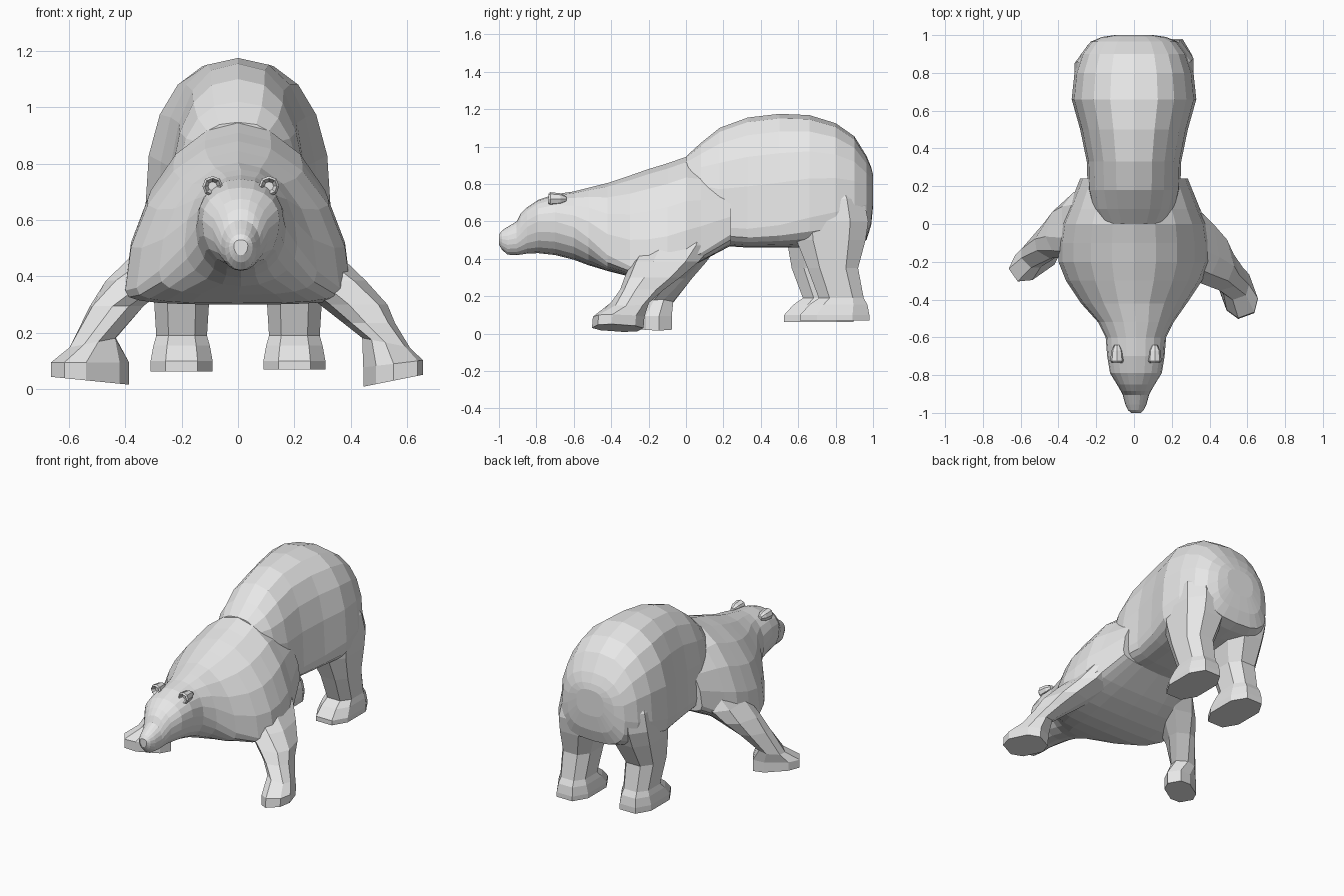
import bpy
import bmesh
from math import sin, cos, pi, radians
from mathutils import Vector, Matrix

cube = bpy.data.objects.get("Cube")
if cube:
    bpy.data.objects.remove(cube, do_unlink=True)

fur = bpy.data.materials.new("plain_grey")
fur.use_nodes = True
GREY = (0.8, 0.8, 0.8, 1)
fur.diffuse_color = GREY
fur.node_tree.nodes["Principled BSDF"].inputs["Base Color"].default_value = GREY


def spow(v, p):
    return (1 if v >= 0 else -1) * abs(v) ** p


def loft(name, rings):
    """Skin a list of equal-length point rings and cap both ends."""
    bm = bmesh.new()
    loops = [[bm.verts.new(p) for p in ring] for ring in rings]
    n = len(loops[0])
    for a, b in zip(loops, loops[1:]):
        for i in range(n):
            j = (i + 1) % n
            bm.faces.new((a[i], a[j], b[j], b[i]))
    bm.faces.new(loops[0])
    bm.faces.new(loops[-1])
    bmesh.ops.recalc_face_normals(bm, faces=bm.faces)
    mesh = bpy.data.meshes.new(name)
    bm.to_mesh(mesh)
    bm.free()
    mesh.materials.append(fur)
    ob = bpy.data.objects.new(name, mesh)
    bpy.context.collection.objects.link(ob)
    return ob


def upright_ring(y, low, mid, top, w, x=0.0, n=20, p=0.9, low_p=0.9):
    """Cross-section facing along y, widest at mid; p and low_p shape the halves."""
    pts = []
    for i in range(n):
        t = 2 * pi * i / n
        upper = sin(t) >= 0
        e = p if upper else low_p
        height = (top - mid) if upper else (mid - low)
        pts.append(Vector((x + w * spow(cos(t), e), y, mid + height * spow(sin(t), e))))
    return pts


def flat_ring(x, y, z, rx, ry, yaw=0, lean=0, n=8, p=0.75):
    """Horizontal section; lean tips it sideways."""
    turn = Matrix.Rotation(radians(yaw), 3, 'Z')
    full = cos(pi / n) ** p
    pts = []
    for i in range(n):
        t = 2 * pi * (i + 0.5) / n
        v = Vector((rx * spow(cos(t), p), ry * spow(sin(t), p), 0)) / full
        v = turn @ v
        pts.append(Vector((x, y, z)) + v + Vector((0, 0, lean * v.x)))
    return pts


# Hindquarters: y, bottom, widest height, top, half width
hind = [(0.0, .60, .75, .947, .17), (.08, .50, .65, 1.02, .22),
        (.18, .47, .57, 1.10, .245), (.33, .46, .56, 1.155, .25),
        (.50, .46, .58, 1.175, .285), (.66, .46, .62, 1.168, .33),
        (.80, .47, .65, 1.125, .315), (.90, .48, .67, 1.055, .28),
        (.965, .50, .69, .95, .23), (.99, .58, .72, .89, .17),
        (1.0, .68, .77, .85, .10)]
loft("hindquarters", [upright_ring(*r, p=0.82, low_p=.65) for r in hind])

# Shoulders, neck and head in one skin
front = [(.24, .47, .53, .86, .285), (.08, .385, .43, .925, .35),
         (0.0, .35, .39, .945, .385), (-.10, .315, .36, .91, .40),
         (-.20, .30, .35, .88, .40), (-.30, .305, .36, .845, .36),
         (-.42, .335, .42, .805, .28), (-.52, .365, .51, .78, .20),
         (-.60, .395, .57, .76, .16), (-.70, .42, .60, .745, .152),
         (-.79, .43, .60, .715, .137), (-.85, .428, .57, .675, .10),
         (-.885, .422, .53, .64, .08), (-.905, .42, .51, .60, .07),
         (-.955, .422, .50, .57, .056), (-.985, .45, .505, .55, .042),
         (-1.0, .475, .51, .53, .025)]
rings = []
for r in front:
    torso = r[0] > -.45
    rings.append(upright_ring(*r, x=0 if torso else .01, p=1.05 if torso else .95,
                              low_p=.65 if torso else .95))
loft("shoulders_neck_and_head", rings)

# Cupped ears
for side, label in ((1, "left"), (-1, "right")):
    cup = [(-.64, .014), (-.67, .030), (-.725, .036), (-.735, .028), (-.71, .016)]
    ear = [upright_ring(y, .72 - r, .72, .72 + r, r, x=.01 + side * .10, n=8)
           for y, r in cup]
    loft(label + "_ear", ear)

# Hind legs, the left one set further back
for side, label, back, base in ((1, "left", 0.0, .07), (-1, "right", -.085, .062)):
    shape = [(.13, .74, .88, .10, .12), (.155, .765, .72, .145, .185),
             (.17, .775, .60, .145, .20), (.18, .775, .50, .13, .185),
             (.20, .785, .35, .10, .135), (.20, .83, .19, .09, .12),
             (.20, .815, .155, .10, .155), (.20, .795, .10, .11, .185),
             (.20, .795, base, .11, .185)]
    rings = []
    for x, y, z, rx, ry in shape:
        shift = back * min(1, max(0, (.72 - z) / .37))
        rings.append(flat_ring(side * x, y + shift, z, rx, ry))
    loft(label + "_hind_leg", rings)

# Splayed front legs, each with its own stance
loft("left_front_leg", [
    flat_ring(.15, .02, .60, .12, .14),
    flat_ring(.235, -.04, .47, .13, .18),
    flat_ring(.32, -.11, .385, .12, .17, 10),
    flat_ring(.41, -.18, .30, .105, .14, 15),
    flat_ring(.465, -.235, .235, .08, .11, 15),
    flat_ring(.525, -.30, .165, .072, .095, 20, -.2),
    flat_ring(.55, -.36, .09, .088, .13, 20, .12),
    flat_ring(.55, -.365, .03, .088, .13, 20, .2)])
loft("right_front_leg", [
    flat_ring(-.15, .04, .60, .12, .14),
    flat_ring(-.25, .01, .47, .13, .16),
    flat_ring(-.345, -.03, .385, .11, .13, -15),
    flat_ring(-.43, -.075, .295, .08, .10, -30),
    flat_ring(-.515, -.15, .165, .07, .08, -45, .2),
    flat_ring(-.525, -.19, .095, .08, .14, -55),
    flat_ring(-.525, -.19, .03, .08, .14, -55, -.1)])
